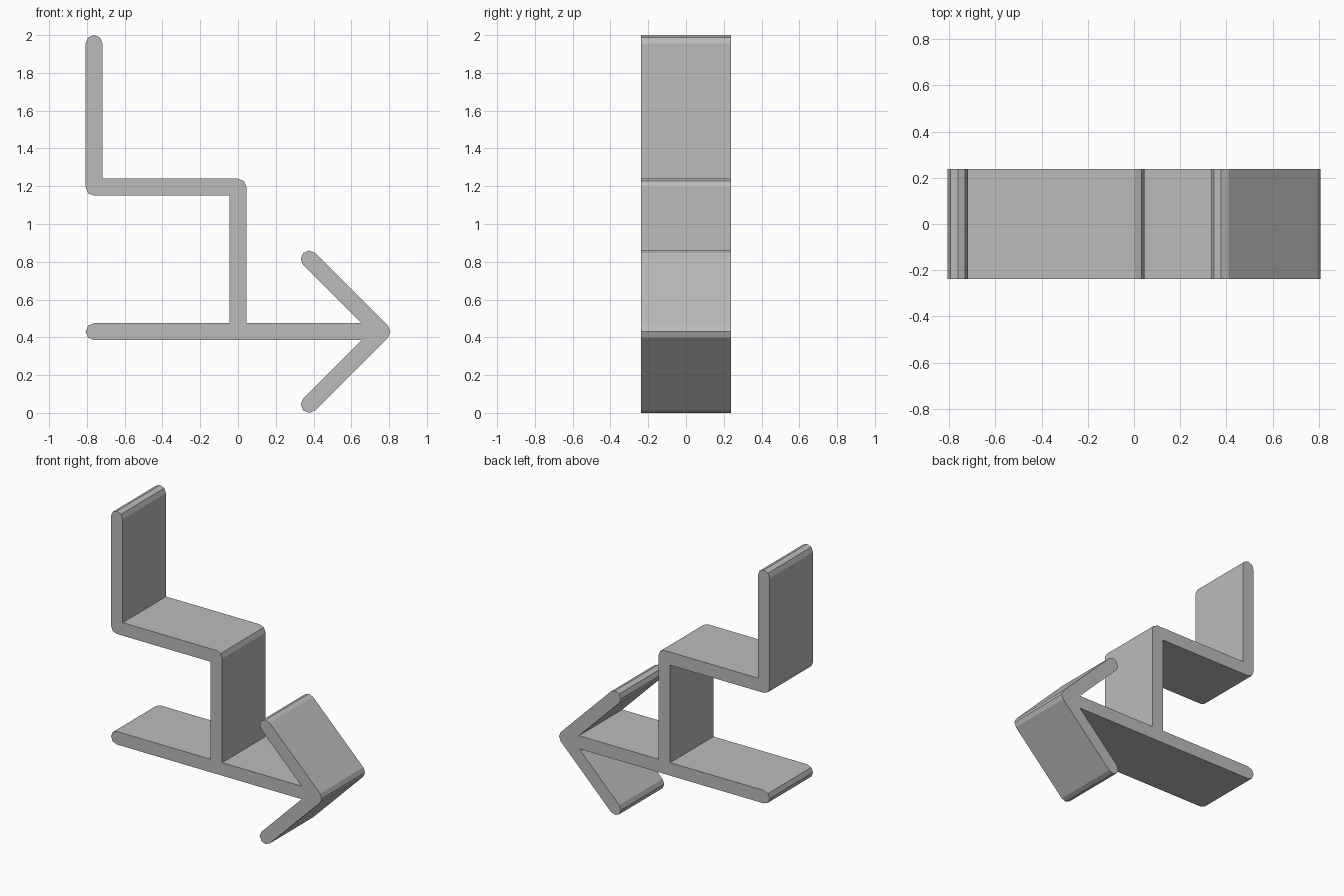
import bpy, bmesh
from math import cos, sin, radians

cube = bpy.data.objects.get("Cube")
if cube:
    bpy.data.objects.remove(cube, do_unlink=True)

R = 0.045          # half thickness of the bent sheet
HALF_DEPTH = 0.237
BACK, TIP, ARM = -0.762, 0.762, 0.377      # x of centre lines
BASE, SEAT, TOP = 0.43, 1.195, 1.955       # z of centre lines
STEP = 45


def arc(x, z, start, end):
    """Rounded end or corner, as points on the outline."""
    return [(x + R * cos(radians(a)), z + R * sin(radians(a)))
            for a in range(start, end + 1, STEP)]


inner = TIP - R - R * 2 ** 0.5    # where arrow arms meet the base
outline = (
    arc(BACK, BASE, 90, 270)                    # tail of the base
    + [(inner, BASE - R)]
    + arc(ARM, R, 135, 315)                     # lower arrow arm
    + arc(TIP, BASE, -45, 45)                   # arrow tip
    + arc(ARM, 2 * BASE - R, 45, 225)           # upper arrow arm
    + [(inner, BASE + R), (R, BASE + R)]
    + arc(0, SEAT, 0, 90)                       # front edge of the seat
    + [(BACK + R, SEAT + R)]
    + arc(BACK, TOP, 0, 180)                    # top of the backrest
    + arc(BACK, SEAT, 180, 270)                 # rear corner of the seat
    + [(-R, SEAT - R), (-R, BASE + R)]
)

# Extrude the outline through the depth
bm = bmesh.new()
face = bm.faces.new([bm.verts.new((x, -HALF_DEPTH, z)) for x, z in outline])
side = bmesh.ops.extrude_face_region(bm, geom=[face], use_keep_orig=True)
for v in side["geom"]:
    if isinstance(v, bmesh.types.BMVert):
        v.co.y = HALF_DEPTH
bmesh.ops.recalc_face_normals(bm, faces=bm.faces)
mesh = bpy.data.meshes.new("chair_with_arrow_base")
bm.to_mesh(mesh)
bm.free()
chair = bpy.data.objects.new("chair_with_arrow_base", mesh)
bpy.context.collection.objects.link(chair)

# Plain grey finish
grey = bpy.data.materials.new("plain_grey")
grey.use_nodes = True
color = (0.5, 0.5, 0.5, 1)
grey.diffuse_color = color
grey.node_tree.nodes["Principled BSDF"].inputs["Base Color"].default_value = color
mesh.materials.append(grey)
